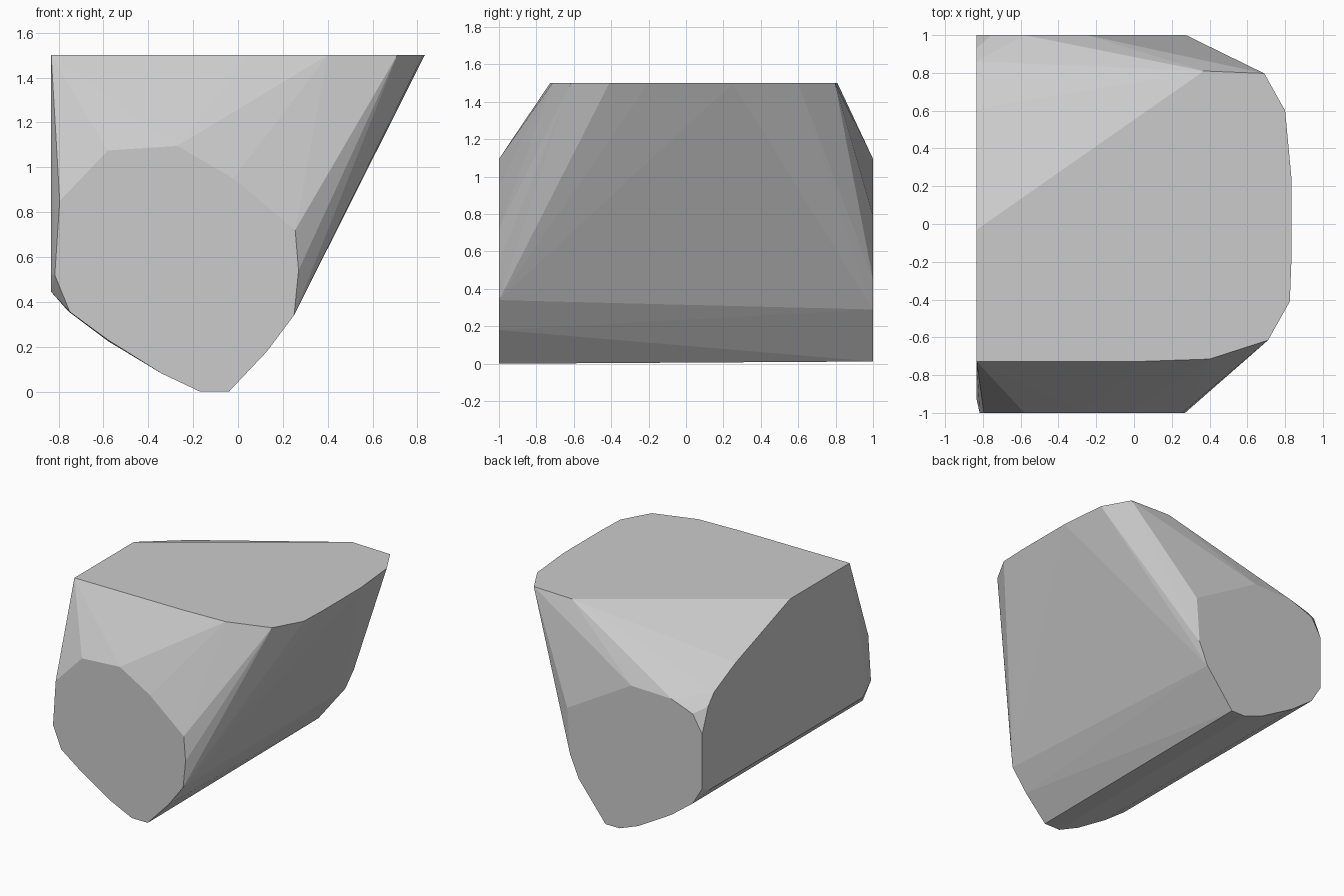
import bpy, bmesh

if "Cube" in bpy.data.objects:
    bpy.data.objects.remove(bpy.data.objects["Cube"])

# Outline of the front end, (x, z) at y = -1
front = [(-.17, 0), (-.04, 0), (.13, .18), (.25, .34), (.27, .54), (.255, .72),
         (-.02, .95), (-.27, 1.095), (-.58, 1.075), (-.795, .85), (-.817, .52),
         (-.75, .355), (-.58, .23), (-.34, .08)]
# Outline of the back end, (x, z) at y = 1
back = [(-.156, .012), (-.04, .012), (.18, .29), (.25, .45), (.275, .79),
        (-.25, 1.095), (-.58, 1.085), (-.755, 1.02), (-.833, .89),
        (-.833, .486), (-.755, .356), (-.58, .225), (-.31, .07)]
# Outline of the flat top, (x, y) at z = 1.5
top = [(-.833, -.727), (.05, -.727), (.4, -.715), (.71, -.615), (.825, -.41),
       (.833, -.2), (.833, .25), (.80, .6), (.69, .797), (.37, .81), (-.833, -.03)]
# Outline of the flat left side, (y, z) at x = -0.833
left = [(-.93, .52), (-.88, .444), (.92, .446), (.61, 1.27), (.86, 1.15), (.93, 1.07)]

points = [(x, -1, z) for x, z in front] + [(x, 1, z) for x, z in back]
points += [(x, y, 1.5) for x, y in top] + [(-.833, y, z) for y, z in left]

# Faceted block: convex skin stretched over the four flat outlines
bm = bmesh.new()
for p in points:
    bm.verts.new(p)
result = bmesh.ops.convex_hull(bm, input=bm.verts[:])
unused = {g for g in result["geom_interior"] + result["geom_unused"]
          if isinstance(g, bmesh.types.BMVert)}
bmesh.ops.delete(bm, geom=list(unused), context='VERTS')
bmesh.ops.dissolve_limit(bm, angle_limit=.01, verts=bm.verts[:], edges=bm.edges[:])
bmesh.ops.recalc_face_normals(bm, faces=bm.faces[:])

mesh = bpy.data.meshes.new("faceted_block")
bm.to_mesh(mesh)
bm.free()
bpy.context.collection.objects.link(bpy.data.objects.new("faceted_block", mesh))
